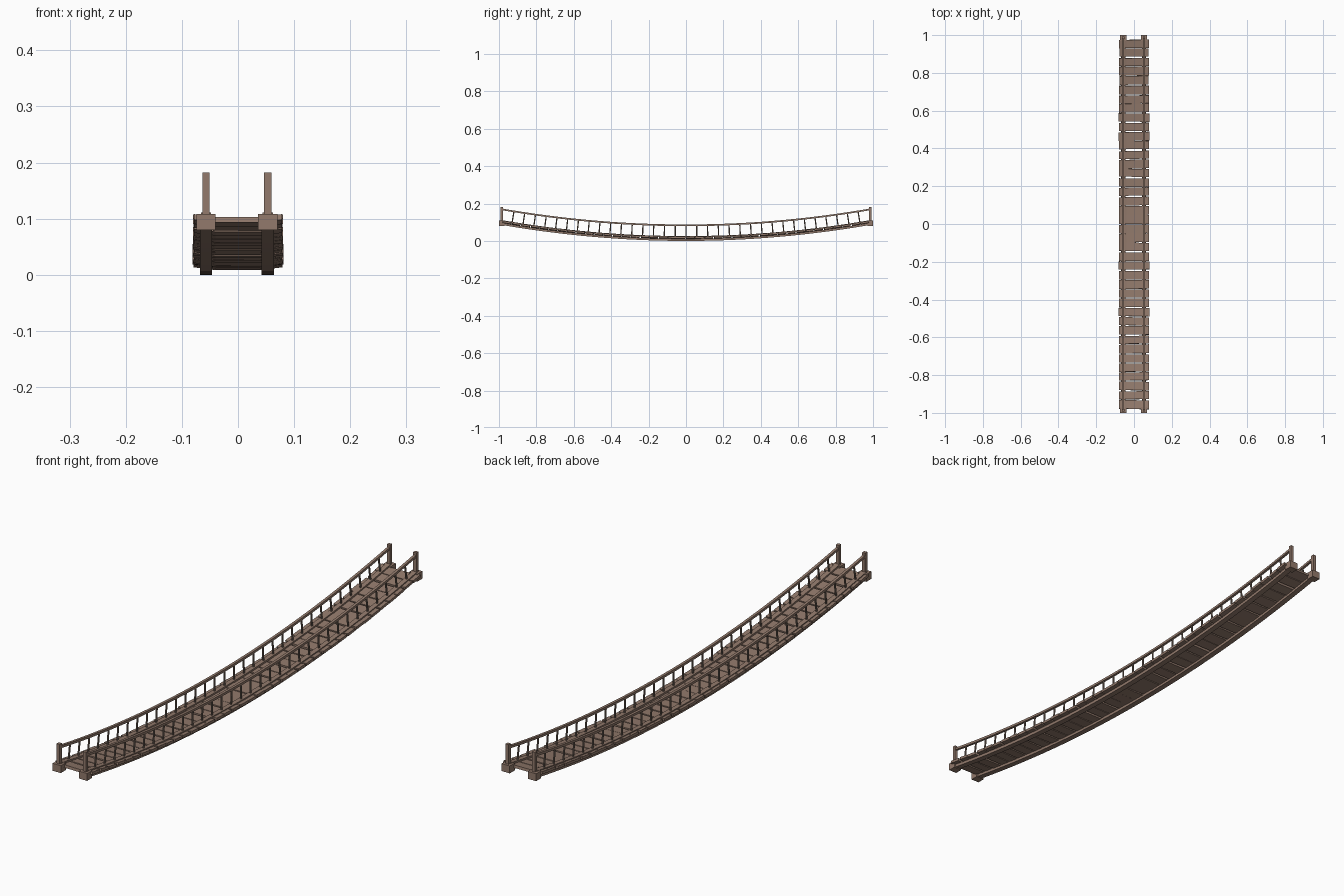
import bpy, bmesh, math, random
from mathutils import Vector

if "Cube" in bpy.data.objects:
    bpy.data.objects.remove(bpy.data.objects["Cube"])

random.seed(4)
SAG = 0.088          # rise of the bridge from middle to ends
MID = -0.002         # sideways centre of the rails
HALF = 0.055         # rail offset from the centre


def material(name, rgb):
    m = bpy.data.materials.new(name)
    m.diffuse_color = (*rgb, 1)
    m.use_nodes = True
    m.node_tree.nodes["Principled BSDF"].inputs["Base Color"].default_value = m.diffuse_color
    return m


WOOD = material("wood", (0.29, 0.195, 0.15))
ROPE = material("dark_wood", (0.2, 0.15, 0.12))


def height(y):
    return SAG * y * y


def frame(y):
    """Tangent and normal of the sagging curve."""
    t = Vector((0, 1, 2 * SAG * y)).normalized()
    return t, Vector((0, -t.z, t.y))


def finish(name, bm, mat):
    bmesh.ops.recalc_face_normals(bm, faces=bm.faces)
    me = bpy.data.meshes.new(name)
    bm.to_mesh(me)
    bm.free()
    me.materials.append(mat)
    ob = bpy.data.objects.new(name, me)
    bpy.context.collection.objects.link(ob)
    return ob


def loft(bm, rings):
    """Skin a list of equal-length point rings and cap both ends."""
    vs = [[bm.verts.new(p) for p in r] for r in rings]
    n = len(vs[0])
    for a, b in zip(vs, vs[1:]):
        for i in range(n):
            j = (i + 1) % n
            bm.faces.new((a[i], a[j], b[j], b[i]))
    bm.faces.new(vs[0])
    bm.faces.new(vs[-1])


def box(bm, x0, x1, y0, y1, z0, z1):
    loft(bm, [[(x0, y, z0), (x1, y, z0), (x1, y, z1), (x0, y, z1)] for y in (y0, y1)])


def swept(bm, x, w, z0, z1, end=0.985, steps=32):
    """Rectangular beam following the sag."""
    rings = []
    for i in range(steps + 1):
        y = -end + 2 * end * i / steps
        h = height(y)
        rings.append([(x - w, y, h + z0), (x + w, y, h + z0),
                      (x + w, y, h + z1), (x - w, y, h + z1)])
    loft(bm, rings)


# Planks: slightly dished boards laid across the curve
bm = bmesh.new()
COUNT = 40
pitch = 1.96 / COUNT
for i in range(COUNT):
    y = -0.98 + pitch * (i + 0.5) + random.uniform(-0.002, 0.002)
    t, n = frame(y)
    half = pitch / 2 - random.uniform(0.001, 0.004)
    lift = random.uniform(-0.001, 0.001)
    skew = random.uniform(-0.025, 0.025)
    length = random.uniform(0.078, 0.081)
    rings = []
    for x, dz in ((-length, 0.005), (-0.04, 0), (0.04, 0), (length, 0.005)):
        c = Vector((x, y + x * skew, height(y) + 0.014 + lift + dz))
        rings.append([c + t * a * half + n * b * 0.005
                      for a, b in ((-1, -1), (1, -1), (1, 1), (-1, 1))])
    loft(bm, rings)
finish("deck_planks", bm, WOOD)

for side, label in ((-1, "left"), (1, "right")):
    x = MID + side * HALF

    # Stringers under and over the planks
    bm = bmesh.new()
    swept(bm, x, 0.011, 0.0, 0.011)
    finish(label + "_lower_stringer", bm, WOOD)
    bm = bmesh.new()
    swept(bm, x, 0.009, 0.018, 0.026)
    finish(label + "_upper_stringer", bm, WOOD)

    # Handrail
    bm = bmesh.new()
    swept(bm, x, 0.005, 0.079, 0.088)
    finish(label + "_handrail", bm, WOOD)

    # Balusters, square to the curve
    bm = bmesh.new()
    for i in range(33):
        y = -0.93 + 1.86 * i / 32
        t, n = frame(y)
        foot = Vector((x, y, height(y) + 0.02))
        top = foot + n * 0.063
        r = 0.0038
        loft(bm, [[c + Vector((r * math.cos(k * math.pi / 3), 0, 0))
                   + t * r * math.sin(k * math.pi / 3) for k in range(6)]
                  for c in (foot, top)])
    finish(label + "_balusters", bm, ROPE)

    # End blocks and posts
    for end, word in ((-1, "front"), (1, "back")):
        y = end * 0.985
        bm = bmesh.new()
        box(bm, x - 0.017, x + 0.017, y - 0.015, y + 0.015, 0.08, 0.108)
        finish(f"{word}_{label}_end_block", bm, WOOD)
        bm = bmesh.new()
        box(bm, x - 0.0065, x + 0.0065, y - 0.0065, y + 0.0065, 0.1, 0.182)
        finish(f"{word}_{label}_post", bm, WOOD)
